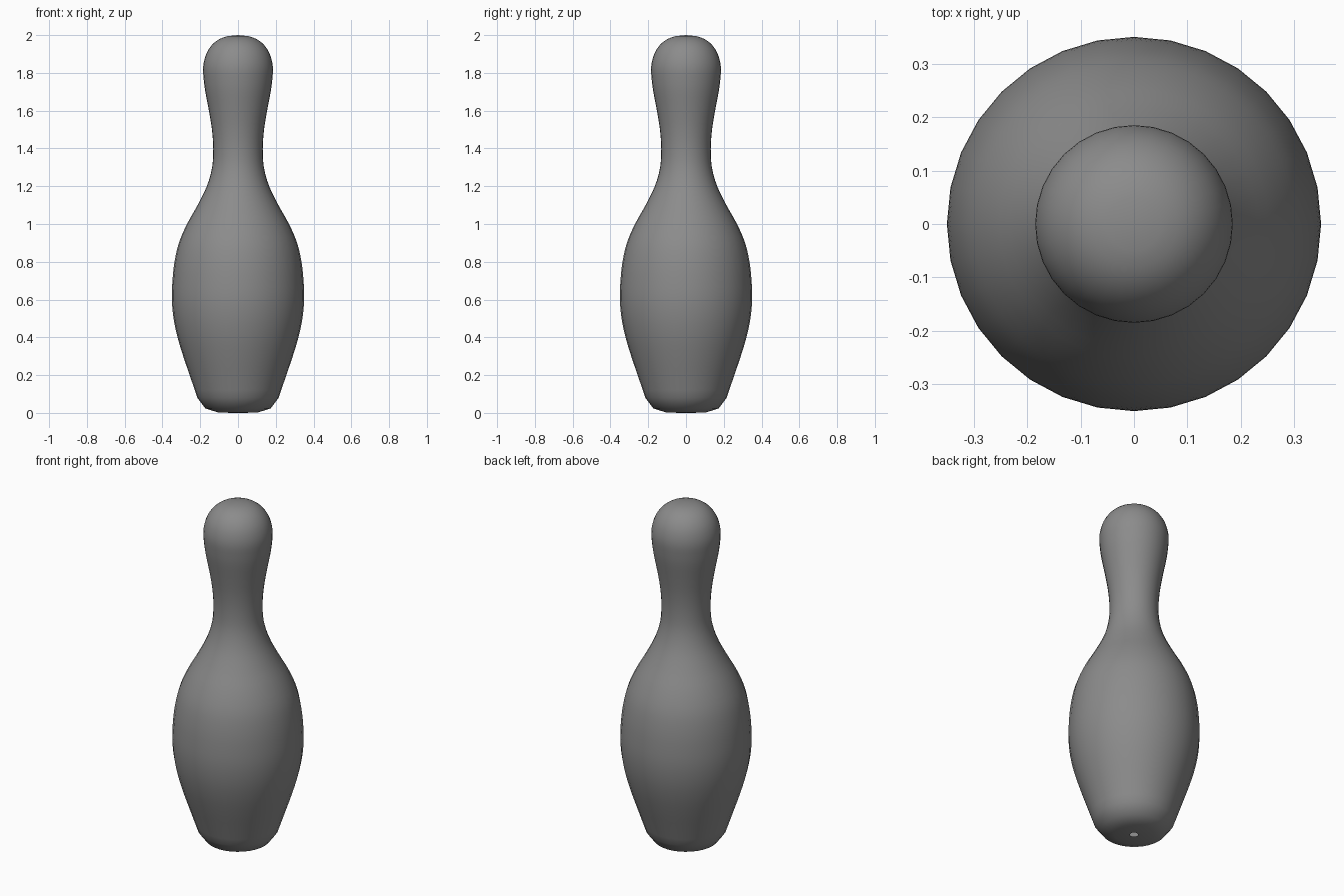
import bpy, bmesh, math
from mathutils import Vector

if "Cube" in bpy.data.objects:
    bpy.data.objects.remove(bpy.data.objects["Cube"])

# Lathe profile (radius, height), from the small open hole in the base to the crown
foot = [(0.022, 0.0), (0.105, 0.002), (0.173, 0.024)]
body = [
    (0.215, 0.08), (0.256, 0.2),
    (0.29, 0.3), (0.32, 0.4), (0.341, 0.5), (0.35, 0.6), (0.347, 0.7),
    (0.336, 0.8), (0.313, 0.9), (0.27, 1.0), (0.214, 1.1), (0.165, 1.2),
    (0.137, 1.3), (0.131, 1.4), (0.138, 1.5), (0.154, 1.6), (0.173, 1.7),
    (0.181, 1.76), (0.185, 1.82), (0.178, 1.87), (0.161, 1.915),
    (0.133, 1.953), (0.096, 1.98), (0.05, 1.995),
]
SIDES = 32
STEPS = 3


def smooth_curve(points):
    """Catmull-Rom curve through the points."""
    p = [Vector(q) for q in points]
    p = [2 * p[0] - p[1]] + p + [Vector((0, 2.0))]
    out = []
    for a, b, c, d in zip(p, p[1:], p[2:], p[3:]):
        for k in range(STEPS):
            t = k / STEPS
            out.append(0.5 * (2 * b + (c - a) * t + (2 * a - 5 * b + 4 * c - d) * t * t
                              + (3 * b - a - 3 * c + d) * t ** 3))
    return out + [p[-2]]


bm = bmesh.new()
rings = []
for r, z in foot + [tuple(v) for v in smooth_curve(body)]:
    rings.append([bm.verts.new((r * math.cos(2 * math.pi * i / SIDES),
                                r * math.sin(2 * math.pi * i / SIDES), z))
                  for i in range(SIDES)])

# Side walls
for a, b in zip(rings, rings[1:]):
    for i in range(SIDES):
        j = (i + 1) % SIDES
        bm.faces.new((a[i], a[j], b[j], b[i]))

# Rounded crown
tip = bm.verts.new((0, 0, 2.0))
for i in range(SIDES):
    bm.faces.new((rings[-1][i], rings[-1][(i + 1) % SIDES], tip))

for f in bm.faces:
    f.smooth = True
mesh = bpy.data.meshes.new("bowling_pin")
bm.to_mesh(mesh)
bm.free()

# Dark grey finish
mat = bpy.data.materials.new("dark_grey")
mat.diffuse_color = (0.26, 0.26, 0.26, 1)
mat.use_nodes = True
mat.node_tree.nodes["Principled BSDF"].inputs["Base Color"].default_value = mat.diffuse_color
mesh.materials.append(mat)
bpy.context.collection.objects.link(bpy.data.objects.new("bowling_pin", mesh))
